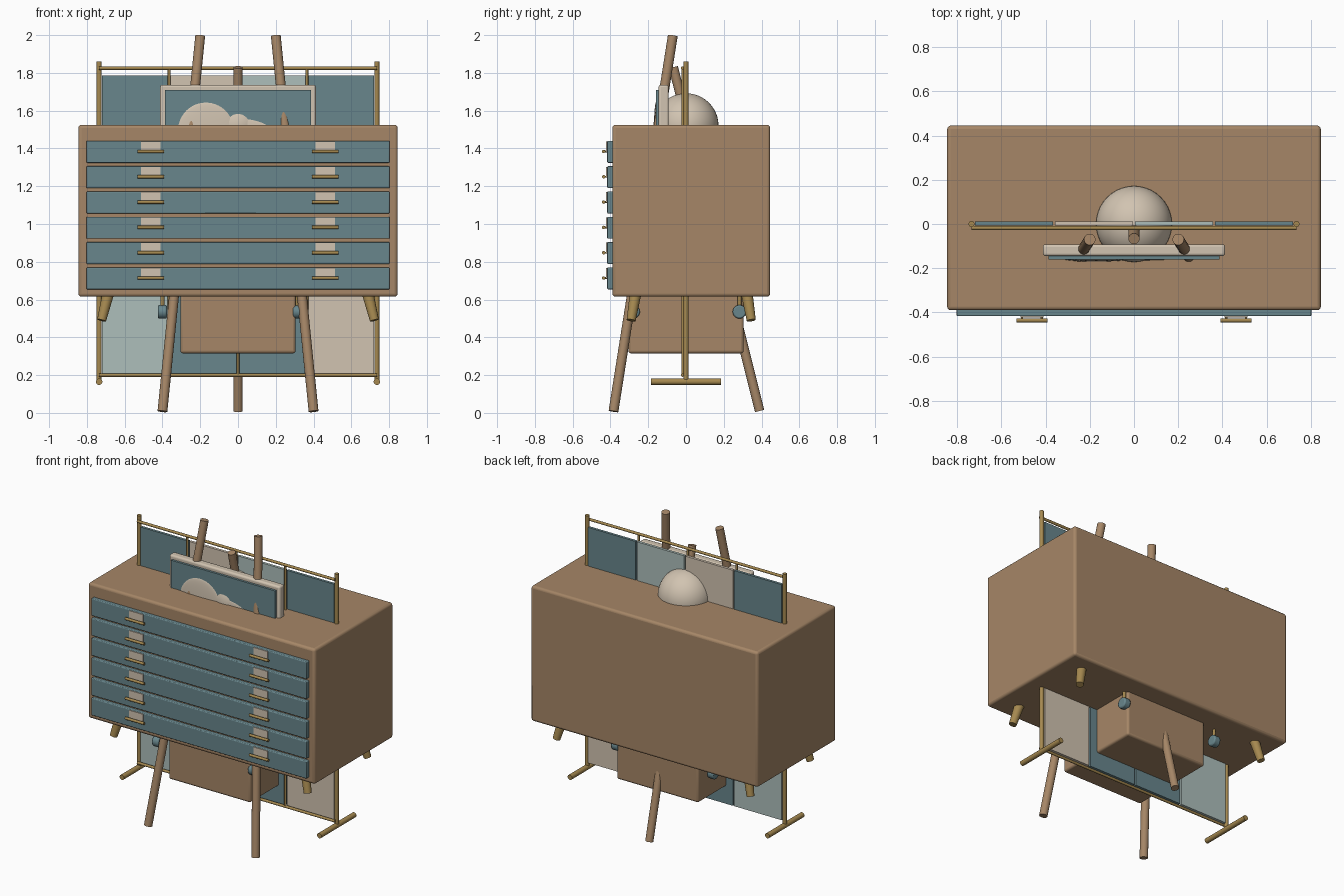
import bpy
from mathutils import Vector

old = bpy.data.objects.get("Cube")
if old:
    bpy.data.objects.remove(old, do_unlink=True)


def material(name, rgb):
    m = bpy.data.materials.new(name)
    m.use_nodes = True
    m.diffuse_color = (*rgb, 1)
    m.node_tree.nodes["Principled BSDF"].inputs["Base Color"].default_value = (*rgb, 1)
    return m


wood = material("warm_wood", (0.38, 0.24, 0.135))
teal = material("dusty_teal", (0.14, 0.24, 0.265))
cream = material("cream", (0.64, 0.55, 0.44))
brass = material("brass", (0.38, 0.25, 0.08))
pale = material("pale_blue", (0.42, 0.52, 0.50))


def finish(name, mat, smooth=True):
    ob = bpy.context.object
    ob.name = name
    ob.data.materials.append(mat)
    if smooth:
        bpy.ops.object.shade_smooth_by_angle()
    return ob


def box(name, mat, x, y, z, bevel=0.0):
    """Box from (min, max) pairs on each axis."""
    spans = (x, y, z)
    bpy.ops.mesh.primitive_cube_add(size=1, location=[(a + b) / 2 for a, b in spans])
    ob = bpy.context.object
    ob.scale = [b - a for a, b in spans]
    bpy.ops.object.transform_apply(location=False, rotation=False, scale=True)
    if bevel:
        mod = ob.modifiers.new("Soft edges", "BEVEL")
        mod.width, mod.segments = bevel, 3
    return finish(name, mat, bevel > 0)


def rod(name, mat, start, end, r1, r2=None):
    """Round bar between two points, optionally tapered."""
    a, b = Vector(start), Vector(end)
    bpy.ops.mesh.primitive_cone_add(vertices=20, radius1=r1, radius2=r1 if r2 is None else r2,
                                    depth=(b - a).length, location=(a + b) / 2)
    bpy.context.object.rotation_euler = (b - a).to_track_quat("Z", "Y").to_euler()
    return finish(name, mat)


def ball(name, mat, centre, radii):
    bpy.ops.mesh.primitive_uv_sphere_add(segments=40, ring_count=24, radius=1, location=centre)
    bpy.context.object.scale = radii
    bpy.ops.object.transform_apply(location=False, rotation=False, scale=True)
    return finish(name, mat)


# Plan chest body and lower pedestal
box("cabinet_body", wood, (-0.845, 0.845), (-0.39, 0.445), (0.615, 1.525), 0.016)
box("lower_box", wood, (-0.305, 0.305), (-0.305, 0.305), (0.315, 0.7), 0.014)

# Drawers with label plates and bar pulls
for i in range(6):
    top = 1.44 - i * 0.134
    box(f"drawer_{i}", teal, (-0.802, 0.802), (-0.417, -0.38), (top - 0.116, top), 0.005)
    for side in (-1, 1):
        c = side * 0.462
        box("label_plate", cream, (c - 0.052, c + 0.052), (-0.423, -0.414), (top - 0.055, top - 0.003))
        rod("drawer_pull", brass, (c - 0.07, -0.436, top - 0.056), (c + 0.07, -0.436, top - 0.056), 0.009)
        for dx in (-0.045, 0.045):
            rod("pull_stem", brass, (c + dx, -0.436, top - 0.056), (c + dx, -0.41, top - 0.056), 0.005)

# Splayed cabinet legs
for sx in (-1, 1):
    for sy in (-1, 1):
        rod("cabinet_leg", brass, (sx * 0.68, 0.0275 + sy * 0.29, 0.66),
            (sx * 0.722, 0.0275 + sy * 0.318, 0.49), 0.032, 0.024)

# Casters
for x in (-0.4, 0.315):
    for y in (-0.28, 0.283):
        rod("caster_stem", brass, (x, y, 0.535), (x, y, 0.64), 0.01)
        wheel = rod("caster_wheel", teal, (x - 0.024, y, 0.535), (x + 0.024, y, 0.535), 0.036)
        mod = wheel.modifiers.new("Rounded tread", "BEVEL")
        mod.width, mod.segments = 0.008, 2

# Folding screen frame
for s in (-1, 1):
    x = s * 0.735
    rod("screen_post", brass, (x, 0, 0.165), (x, 0, 1.86), 0.013)
    rod("screen_foot", brass, (x, -0.185, 0.165), (x, 0.185, 0.165), 0.017)
for z in (0.2, 1.825):
    rod("screen_rail", brass, (-0.735, -0.018, z), (0.735, -0.018, z), 0.009)
for x in (-0.365, 0, 0.365):
    rod("screen_bar", brass, (x, -0.018, 0.2), (x, -0.018, 1.825), 0.007)

# Screen panels: upper and lower halves in alternating colours
uppers = (teal, cream, pale, teal)
lowers = (pale, teal, teal, cream)
for i in range(4):
    x0 = -0.725 + i * 0.3625
    span = (x0 + 0.005, x0 + 0.3575)
    box("upper_panel", uppers[i], span, (-0.006, 0.012), (1.0, 1.785))
    box("lower_panel", lowers[i], span, (-0.006, 0.012), (0.2, 1.0))

# Easel tripod
for s in (-1, 1):
    rod("easel_front_leg", wood, (s * 0.4, -0.384, 0.008), (s * 0.2, -0.07, 1.997), 0.026)
rod("easel_back_leg", wood, (0, 0.39, 0.01), (0, -0.067, 1.83), 0.025)

# Framed painting with shallow relief shapes
box("picture_frame", cream, (-0.412, 0.412), (-0.145, -0.092), (1.0, 1.737), 0.012)
box("painting", teal, (-0.387, 0.387), (-0.16, -0.14), (1.025, 1.71))
ball("painted_moon", cream, (-0.17, -0.158, 1.495), (0.15, 0.012, 0.15))
ball("painted_hill", cream, (0.02, -0.159, 1.4), (0.22, 0.009, 0.157))

# Domed shade on top of the chest
ball("dome", cream, (0, 0, 1.522), (0.172, 0.172, 0.17))
